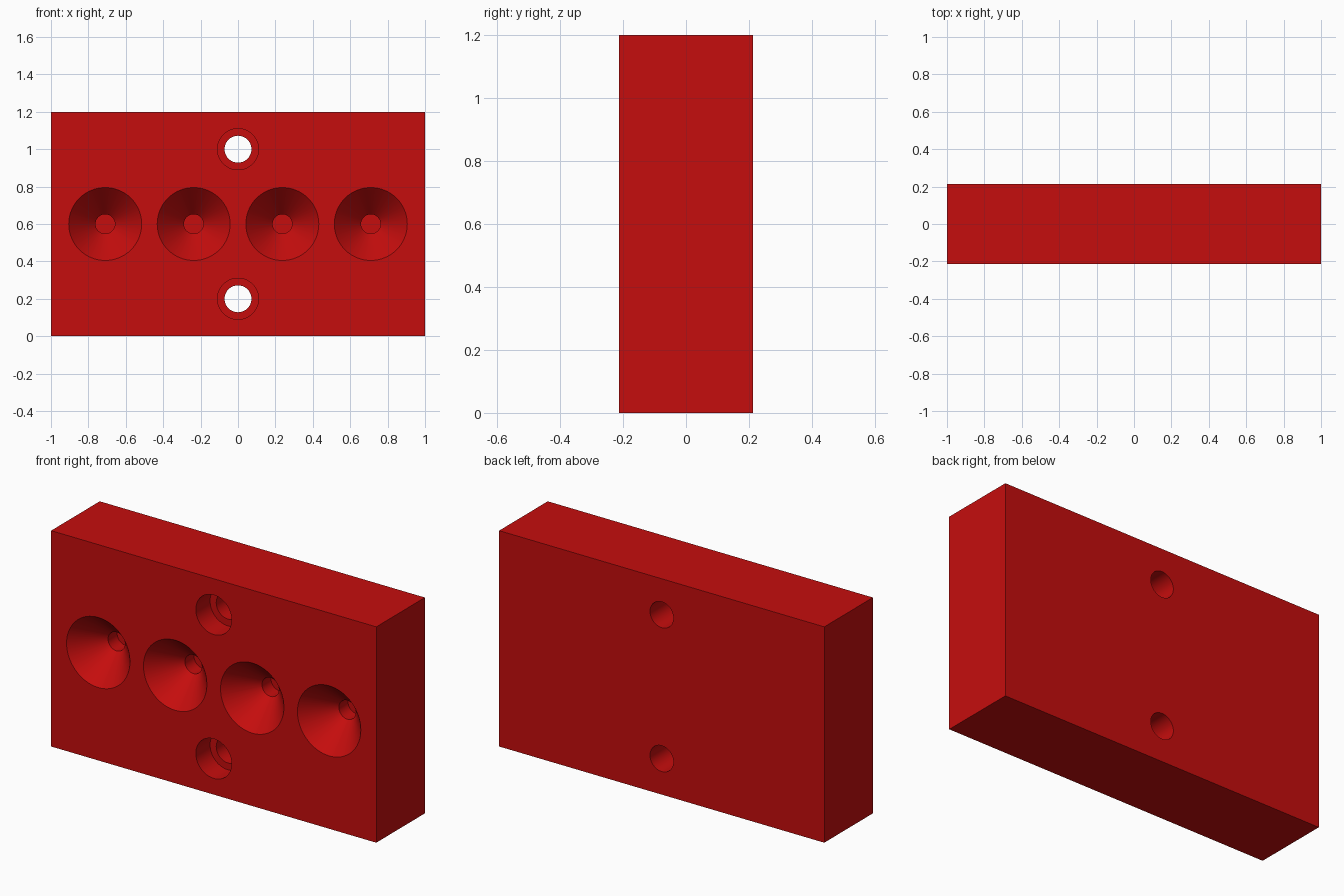
import bpy
import bmesh
import math

cube = bpy.data.objects.get("Cube")
if cube:
    bpy.data.objects.remove(cube, do_unlink=True)

WIDTH, DEPTH, HEIGHT = 2.0, 0.427, 1.2
FRONT = -DEPTH / 2
SEGMENTS = 64

red = bpy.data.materials.new("red")
red.use_nodes = True
RED = (0.56, 0.004, 0.004, 1.0)
red.diffuse_color = RED
red.node_tree.nodes["Principled BSDF"].inputs["Base Color"].default_value = RED


def make_object(name, bm):
    bmesh.ops.recalc_face_normals(bm, faces=bm.faces)
    mesh = bpy.data.meshes.new(name)
    bm.to_mesh(mesh)
    bm.free()
    mesh.materials.append(red)
    obj = bpy.data.objects.new(name, mesh)
    bpy.context.collection.objects.link(obj)
    return obj


def add_bore(bm, x, z, profile):
    """Solid of revolution along y from (radius, depth behind the front) pairs."""
    rings = []
    for r, d in profile:
        rings.append([bm.verts.new((x + r * math.cos(2 * math.pi * i / SEGMENTS), FRONT + d,
                                    z + r * math.sin(2 * math.pi * i / SEGMENTS)))
                      for i in range(SEGMENTS)])
    for a, b in zip(rings, rings[1:]):
        for i in range(SEGMENTS):
            j = (i + 1) % SEGMENTS
            bm.faces.new((a[i], a[j], b[j], b[i]))
    bm.faces.new(rings[0])
    bm.faces.new(rings[-1])


# Solid block
bm = bmesh.new()
bmesh.ops.create_cube(bm, size=1)
for v in bm.verts:
    v.co = (v.co.x * WIDTH, v.co.y * DEPTH, (v.co.z + 0.5) * HEIGHT)
block = make_object("block", bm)

# Cutter: four conical sockets with a small blind hole, two counterbored through holes
bm = bmesh.new()
for x in (-0.71, -0.237, 0.237, 0.71):
    add_bore(bm, x, 0.6, [(0.195, -0.05), (0.195, 0), (0.052, 0.16), (0.052, 0.24)])
for z in (0.2, 1.0):
    add_bore(bm, 0, z, [(0.11, -0.05), (0.11, 0.125), (0.072, 0.125), (0.072, DEPTH + 0.05)])
cutter = make_object("hole_cutter", bm)
cutter.hide_render = True

# Cut the holes, then discard the cutter
cut = block.modifiers.new("holes", "BOOLEAN")
cut.operation = "DIFFERENCE"
cut.solver = "EXACT"
cut.object = cutter
bpy.ops.object.select_all(action="DESELECT")
bpy.context.view_layer.objects.active = block
block.select_set(True)
bpy.ops.object.modifier_apply(modifier=cut.name)
bpy.data.objects.remove(cutter, do_unlink=True)

# Smooth bore walls, crisp edges
bpy.ops.object.shade_smooth_by_angle(angle=math.radians(30))
